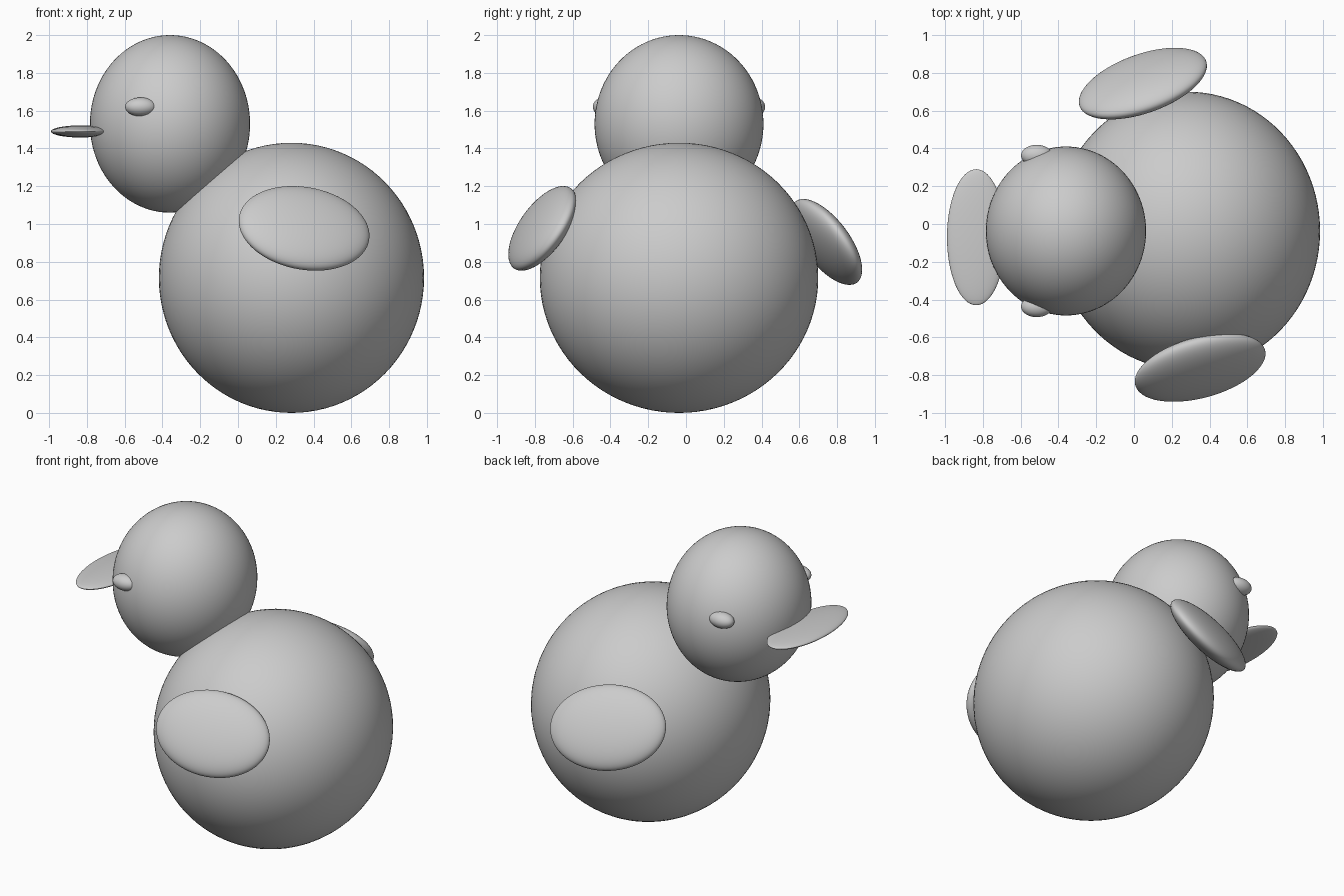
import bpy
from mathutils import Matrix, Vector

if "Cube" in bpy.data.objects:
    bpy.data.objects.remove(bpy.data.objects["Cube"])


def ellipsoid(name, center, radii, long_axis=(1, 0, 0), normal=(0, 0, 1), segments=64):
    """Smooth ellipsoid: radii run along the long axis, across it, and along the normal."""
    bpy.ops.mesh.primitive_uv_sphere_add(segments=segments, ring_count=segments // 2, radius=1)
    ob = bpy.context.object
    ob.name = name
    x = Vector(long_axis).normalized()
    y = Vector(normal).cross(x).normalized()
    z = x.cross(y)
    rotation = Matrix((x, y, z)).transposed().to_4x4()
    ob.matrix_world = (Matrix.Translation(center) @ rotation
                       @ Matrix.Diagonal((*radii, 1)))
    bpy.ops.object.shade_smooth()
    return ob


# Body and head
ellipsoid("body", (0.283, -0.037, 0.715), (0.702, 0.737, 0.715), segments=96)
ellipsoid("head", (-0.36, -0.037, 1.53), (0.424, 0.447, 0.47), segments=96)

# Flat wide beak
ellipsoid("beak", (-0.835, -0.07, 1.49), (0.155, 0.36, 0.032))

# Eyes on both sides of the head
for side, label in ((-1, "right"), (1, "left")):
    ellipsoid("eye_" + label, (-0.515, -0.037 + side * 0.4, 1.62),
              (0.083, 0.056, 0.05), segments=32)

# Wings, slightly turned around the body and leaning inwards at the top
wing_radii = (0.357, 0.26, 0.088)
ellipsoid("wing_right", (0.35, -0.76, 0.977), wing_radii,
          (0.967, 0.237, -0.094), (0.257, -0.825, 0.565))
ellipsoid("wing_left", (0.047, 0.743, 0.905), wing_radii,
          (0.927, 0.361, -0.107), (-0.264, 0.84, 0.543))
